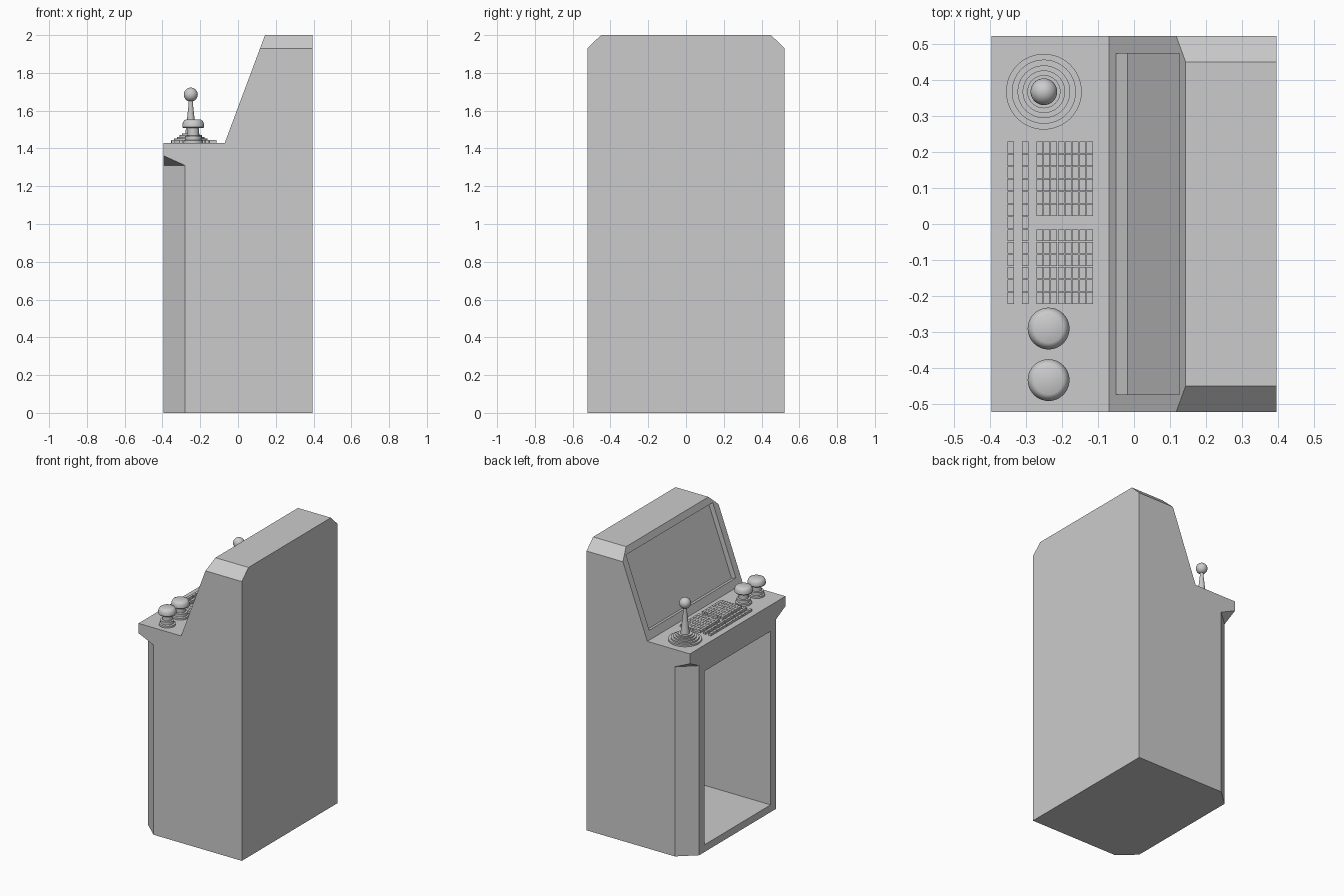
import bpy, bmesh, math
from mathutils import Vector, Matrix

if "Cube" in bpy.data.objects:
    bpy.data.objects.remove(bpy.data.objects["Cube"])

W = 0.522        # half width (y)
D = 0.395        # half depth (x)
TOP = 1.43       # console height


def finish(name, bm):
    bmesh.ops.recalc_face_normals(bm, faces=bm.faces)
    me = bpy.data.meshes.new(name)
    bm.to_mesh(me)
    bm.free()
    ob = bpy.data.objects.new(name, me)
    bpy.context.collection.objects.link(ob)
    return ob


def prism(name, profile, y0, y1):
    """Extrude an (x, z) outline along y."""
    bm = bmesh.new()
    face = bm.faces.new([bm.verts.new((x, y0, z)) for x, z in profile])
    out = bmesh.ops.extrude_face_region(bm, geom=[face])
    moved = [v for v in out["geom"] if isinstance(v, bmesh.types.BMVert)]
    bmesh.ops.translate(bm, verts=moved, vec=(0, y1 - y0, 0))
    return finish(name, bm)


def hull(name, points):
    bm = bmesh.new()
    for p in points:
        bm.verts.new(p)
    bmesh.ops.convex_hull(bm, input=bm.verts)
    return finish(name, bm)


def cut(target, cutter):
    cutter.hide_render = True
    bpy.context.view_layer.objects.active = target
    mod = target.modifiers.new("cut", 'BOOLEAN')
    mod.operation = 'DIFFERENCE'
    mod.solver = 'EXACT'
    mod.object = cutter
    bpy.ops.object.modifier_apply(modifier=mod.name)
    bpy.data.objects.remove(cutter)


def lathe(name, profile, x, y, steps=40):
    """Spin a (radius, height) outline around a vertical axis on the console."""
    bm = bmesh.new()
    vs = [bm.verts.new((r, 0, z)) for r, z in profile]
    es = [bm.edges.new(pair) for pair in zip(vs, vs[1:])]
    bmesh.ops.spin(bm, geom=vs + es, axis=(0, 0, 1), cent=(0, 0, 0),
                   angle=2 * math.pi, steps=steps)
    bmesh.ops.remove_doubles(bm, verts=bm.verts, dist=1e-5)
    ob = finish(name, bm)
    ob.location = (x, y, TOP)
    bpy.ops.object.select_all(action='DESELECT')
    ob.select_set(True)
    bpy.context.view_layer.objects.active = ob
    bpy.ops.object.shade_smooth_by_angle(angle=math.radians(35))
    return ob


# Cabinet body from its side profile
low, high = Vector((-0.07, TOP)), Vector((0.143, 2.0))
cabinet = prism("cabinet", [(-D, 0), (D, 0), (D, 2), high, low, (-D, TOP)], -W, W)

for s in (-1, 1):
    # Chamfered upper side edges
    a, b = Vector((0, s * W, 1.93)), Vector((0, s * 0.45, 2.0))
    tri = [a * 2 - b, b * 2 - a, Vector((0, s * (W + 0.1), 2.1))]
    cut(cabinet, hull("top_cutter", [p + Vector((x, 0, 0)) for p in tri for x in (-1, 1)]))
    # Chamfered vertical corners below the console, with a sloping underside
    roof = [Vector((-0.28, s * W, 1.31)), Vector((-D, s * 0.42, 1.31)), Vector((-D, s * W, 1.362))]
    mid = (roof[0] + roof[1]) / 2
    roof = [mid + (p - mid) * 2 for p in roof]
    cut(cabinet, hull("corner_cutter", roof + [Vector((p.x, p.y, -0.3)) for p in roof]))

# Open storage bay in the panel
cut(cabinet, prism("bay_cutter", [(-0.6, 0.05), (0.345, 0.05), (0.345, 1.25), (-0.6, 1.25)], -0.36, 0.36))

# Recessed screen in the sloping face
along = (high - low).normalized()
inward = Vector((along.y, -along.x))
p0 = low + along * 0.056
p1 = low + along * 0.562
cut(cabinet, prism("screen_cutter", [p0 - inward * 0.1, p1 - inward * 0.1,
                                     p1 + inward * 0.035, p0 + inward * 0.035], -0.473, 0.473))

# Keyboard: two blocks of keys and two long rows
bm = bmesh.new()
columns = [-0.342, -0.302] + [-0.262 + 0.0199 * i for i in range(8)]
for c, x in enumerate(columns):
    for row in range(13):
        if row == 6 and c > 1:
            continue
        bmesh.ops.create_cube(bm, size=1, matrix=Matrix.LocRotScale(
            (x, 0.2126 - 0.0348 * row, TOP + 0.006), None, (0.018, 0.0328, 0.018)))
finish("keys", bm)

# Joystick: stepped rubber boot, tapered shaft and ball
boot = [(0, 0)]
z = 0.0
for r, step in ((0.105, 0.012), (0.089, 0.01), (0.073, 0.009), (0.059, 0.009), (0.046, 0.008)):
    boot += [(r, z), (r, z + step)]
    z += step
lathe("joystick_boot", boot + [(0, z)], -0.25, 0.367, 48)
lathe("joystick_shaft", [(0, 0.03), (0.03, 0.04), (0.024, 0.09), (0.012, 0.2), (0.012, 0.235), (0, 0.235)],
      -0.25, 0.367, 24)
ball = [(0.037 * math.sin(math.pi * i / 16), 0.255 - 0.037 * math.cos(math.pi * i / 16)) for i in range(17)]
lathe("joystick_ball", ball, -0.25, 0.367, 32)

# Mushroom push buttons
for i, y in enumerate((-0.29, -0.433)):
    lathe(f"push_button_{i + 1}",
          [(0, 0), (0.052, 0), (0.052, 0.012), (0.043, 0.016), (0.043, 0.036), (0.031, 0.038), (0.031, 0.078),
           (0.054, 0.078), (0.058, 0.083), (0.058, 0.093), (0.055, 0.106), (0.049, 0.117), (0.04, 0.122),
           (0, 0.124)], -0.237, y)
